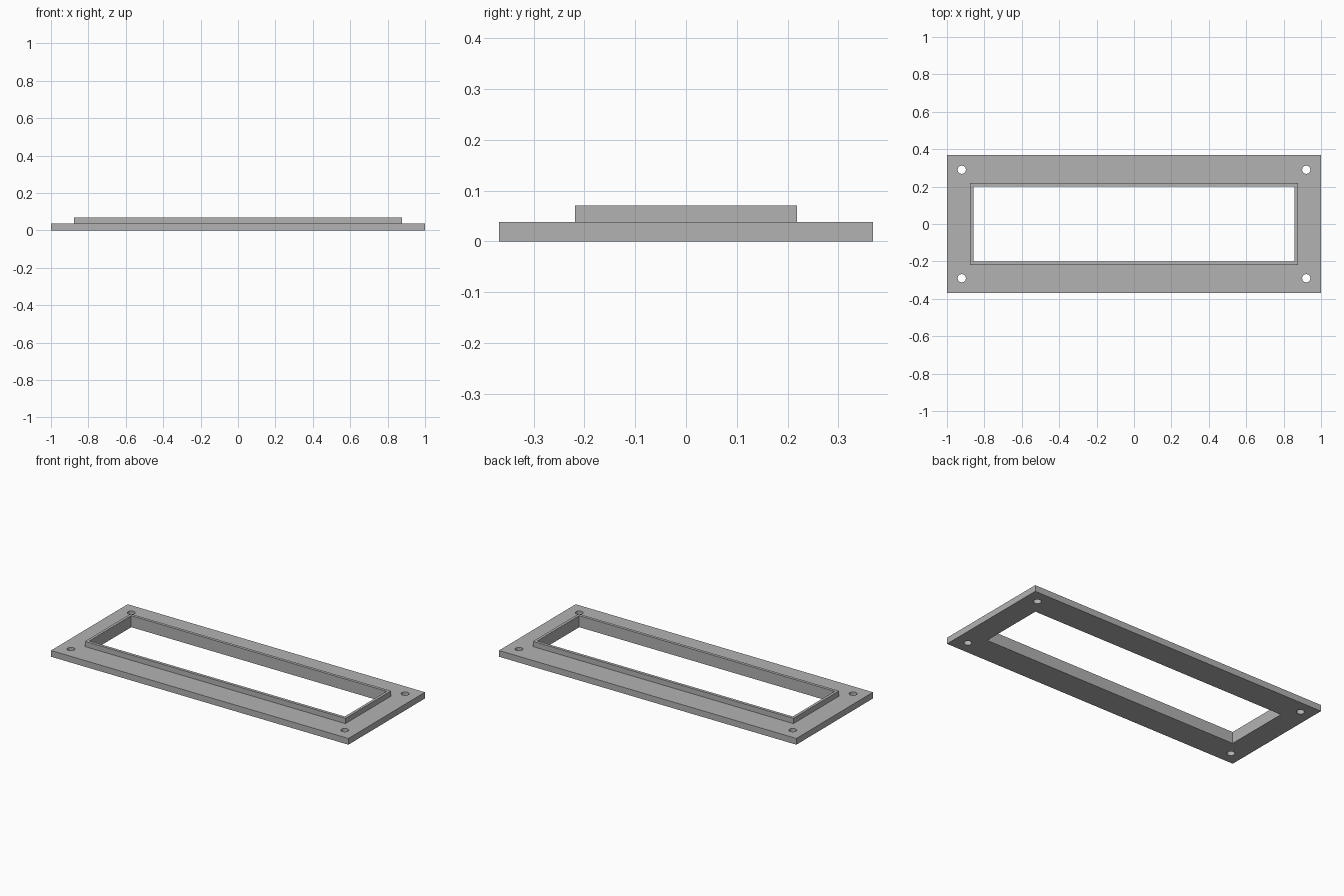
import bpy

default = bpy.data.objects.get("Cube")
if default:
    bpy.data.objects.remove(default, do_unlink=True)

PLATE_TOP, RIM_TOP = 0.038, 0.07

grey = bpy.data.materials.new("plain grey")
grey.use_nodes = True
colour = (0.448, 0.448, 0.448, 1)
grey.diffuse_color = colour
grey.node_tree.nodes["Principled BSDF"].inputs["Base Color"].default_value = colour


def box(name, half_x, half_y, bottom, top):
    bpy.ops.mesh.primitive_cube_add(size=2, location=(0, 0, (bottom + top) / 2))
    ob = bpy.context.object
    ob.name = ob.data.name = name
    ob.scale = (half_x, half_y, (top - bottom) / 2)
    bpy.ops.object.transform_apply(location=True, rotation=False, scale=True)
    ob.data.materials.append(grey)
    return ob


def combine(target, tool, operation):
    mod = target.modifiers.new(tool.name, "BOOLEAN")
    mod.operation, mod.object, mod.solver = operation, tool, "EXACT"
    bpy.context.view_layer.objects.active = target
    bpy.ops.object.modifier_apply(modifier=mod.name)
    bpy.data.objects.remove(tool, do_unlink=True)


# Flat mounting plate with the raised rim fused on top
frame = box("mounting_frame", 1.0, 0.368, 0, PLATE_TOP)
combine(frame, box("raised_rim", 0.876, 0.219, PLATE_TOP / 2, RIM_TOP), "UNION")

# Rectangular opening through plate and rim
combine(frame, box("opening_cutter", 0.859, 0.201, -0.1, 0.2), "DIFFERENCE")

# Screw hole in each corner
for sx in (-1, 1):
    for sy in (-1, 1):
        bpy.ops.mesh.primitive_cylinder_add(
            vertices=32, radius=0.022, depth=0.3, location=(sx * 0.921, sy * 0.29, 0))
        hole = bpy.context.object
        hole.name = "screw_hole_cutter"
        hole.data.materials.append(grey)
        combine(frame, hole, "DIFFERENCE")

# Smooth hole walls, crisp edges elsewhere
bpy.ops.object.select_all(action="DESELECT")
frame.select_set(True)
bpy.context.view_layer.objects.active = frame
bpy.ops.object.shade_smooth_by_angle()
